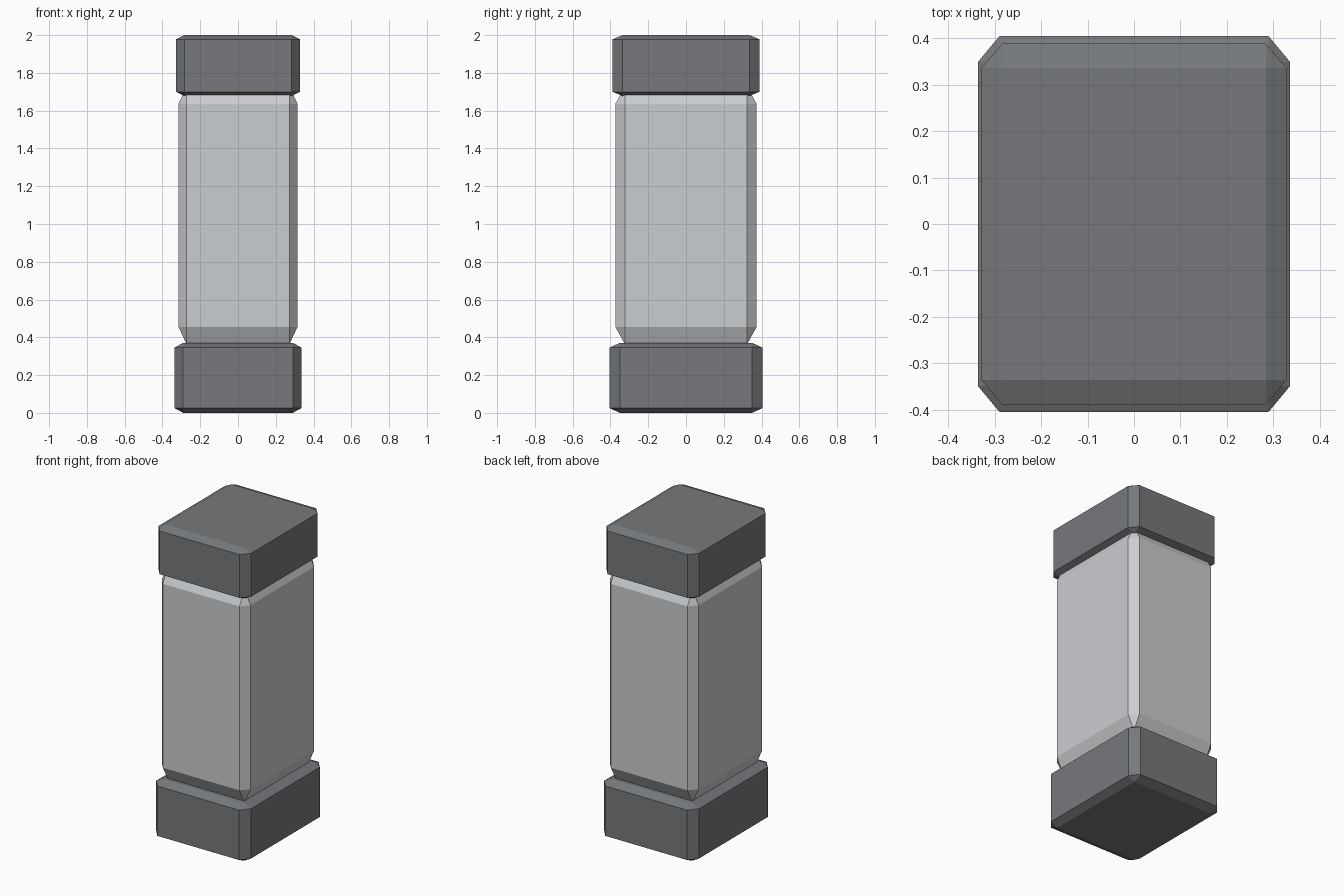
import bpy
import bmesh

cube = bpy.data.objects.get("Cube")
if cube:
    bpy.data.objects.remove(cube, do_unlink=True)


def make_material(name, colour):
    mat = bpy.data.materials.new(name)
    mat.use_nodes = True
    mat.diffuse_color = colour
    mat.node_tree.nodes["Principled BSDF"].inputs["Base Color"].default_value = colour
    return mat


def chamfered_block(name, half_x, half_y, bottom, top, mat):
    """Cube with single-step bevels, stretched to the part's proportions."""
    bm = bmesh.new()
    bmesh.ops.create_cube(bm, size=2)
    bmesh.ops.bevel(bm, geom=bm.edges[:], offset=0.137, offset_type='OFFSET',
                    segments=1, profile=0.5, affect='EDGES')
    bmesh.ops.scale(bm, vec=(half_x, half_y, (top - bottom) / 2), verts=bm.verts)
    bmesh.ops.translate(bm, vec=(0, 0, (top + bottom) / 2), verts=bm.verts)
    bmesh.ops.recalc_face_normals(bm, faces=bm.faces)
    mesh = bpy.data.meshes.new(name)
    bm.to_mesh(mesh)
    bm.free()
    mesh.materials.append(mat)
    obj = bpy.data.objects.new(name, mesh)
    bpy.context.collection.objects.link(obj)
    return obj


dark = make_material("dark_grey", (0.18, 0.19, 0.20, 1))
pale = make_material("pale_grey", (0.59, 0.61, 0.63, 1))

# Base block, pale column and top cap
chamfered_block("base", 0.336, 0.405, 0.0, 0.371, dark)
chamfered_block("column", 0.315, 0.374, 0.362, 1.73, pale)
chamfered_block("cap", 0.329, 0.389, 1.678, 2.0, dark)
